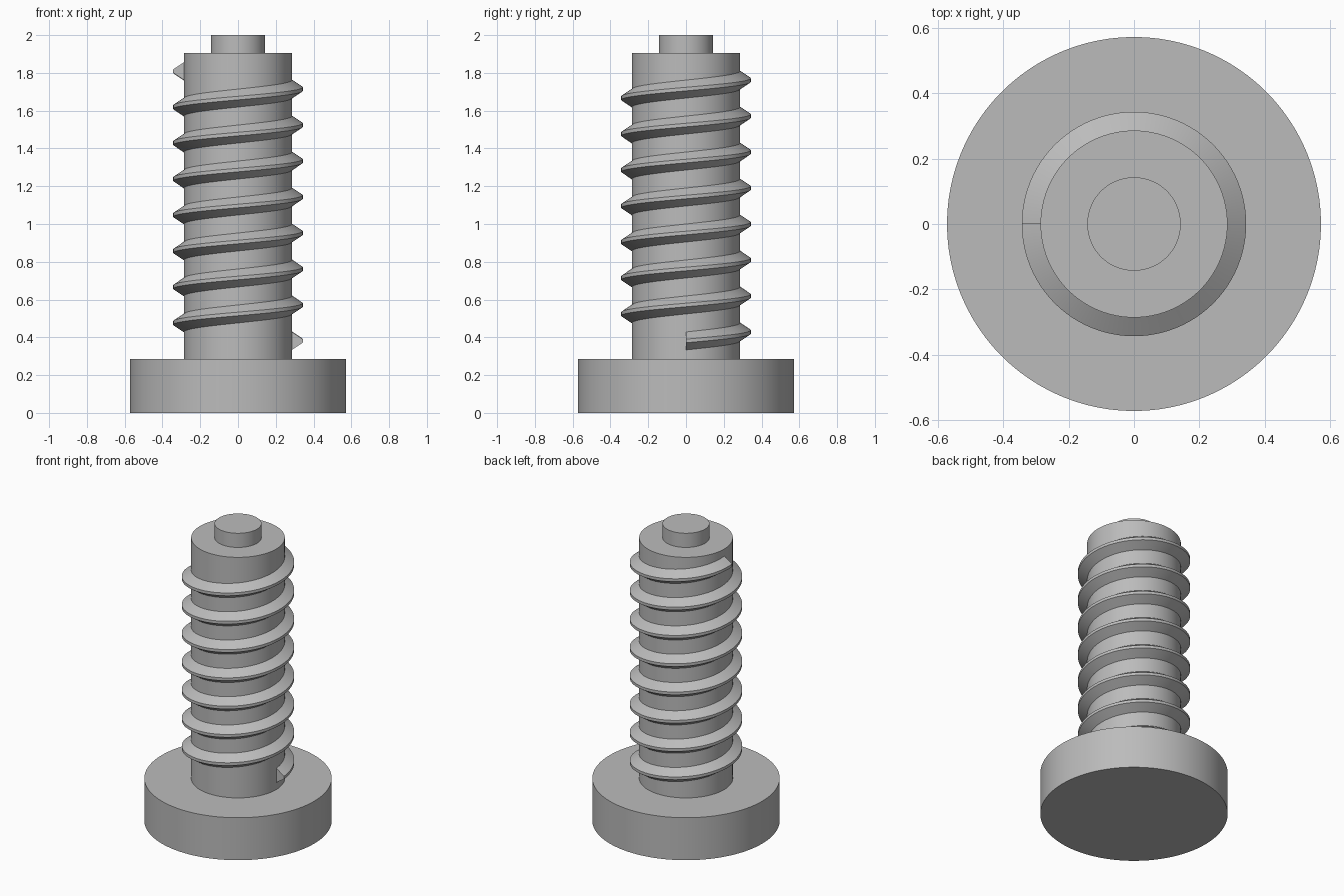
import bpy, bmesh
from math import cos, sin, pi

cube = bpy.data.objects.get("Cube")
if cube:
    bpy.data.objects.remove(cube, do_unlink=True)

U = 2 / 21          # one design unit: the model is 21 units tall
SEGMENTS = 96

steel = bpy.data.materials.new("grey_steel")
steel.use_nodes = True
colour = (0.5, 0.5, 0.5, 1)
steel.diffuse_color = colour
steel.node_tree.nodes["Principled BSDF"].inputs["Base Color"].default_value = colour


def finish(obj):
    obj.data.materials.append(steel)
    bpy.ops.object.select_all(action="DESELECT")
    obj.select_set(True)
    bpy.context.view_layer.objects.active = obj
    bpy.ops.object.shade_smooth_by_angle(angle=pi / 9)


def cylinder(name, radius, bottom, top):
    bpy.ops.mesh.primitive_cylinder_add(
        vertices=SEGMENTS, radius=radius * U, depth=(top - bottom) * U,
        location=(0, 0, (top + bottom) / 2 * U))
    obj = bpy.context.object
    obj.name = name
    finish(obj)


def helix(name, profile, start, pitch, turns):
    """Sweep a closed (radius, height) profile up a right-handed helix."""
    bm = bmesh.new()
    rings = []
    for i in range(int(turns * SEGMENTS) + 1):
        a = 2 * pi * i / SEGMENTS
        lift = start + pitch * i / SEGMENTS
        rings.append([bm.verts.new((r * U * cos(a), r * U * sin(a), (h + lift) * U))
                      for r, h in profile])
    n = len(profile)
    for low, high in zip(rings, rings[1:]):
        for j in range(n):
            k = (j + 1) % n
            bm.faces.new((low[j], high[j], high[k], low[k]))
    # Flat ends of the thread
    bm.faces.new(rings[0])
    bm.faces.new(rings[-1][::-1])
    bmesh.ops.recalc_face_normals(bm, faces=bm.faces)
    mesh = bpy.data.meshes.new(name)
    bm.to_mesh(mesh)
    bm.free()
    obj = bpy.data.objects.new(name, mesh)
    bpy.context.collection.objects.link(obj)
    finish(obj)


# Stacked round parts
cylinder("head", 6, 0, 3)
cylinder("shaft", 3, 3, 20)
cylinder("tip", 1.5, 20, 21)

# Ridge with a narrow flat crest, its root sunk slightly into the shaft
ridge = [(2.9, -0.5), (3, -0.5), (3.6, -0.1), (3.6, 0.1), (3, 0.5), (2.9, 0.5)]
helix("thread", ridge, start=4, pitch=2, turns=7.5)
